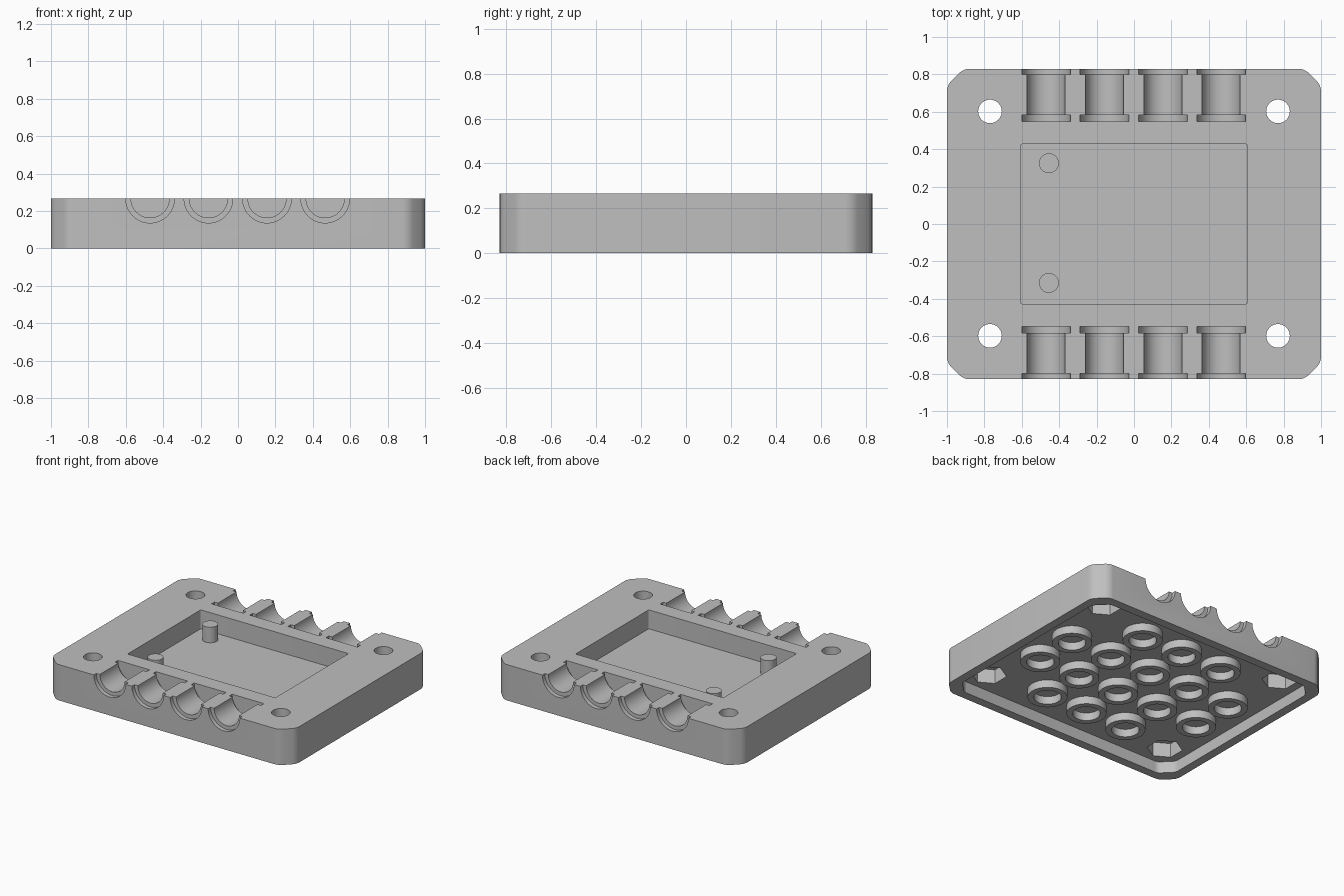
import bpy, bmesh, math
from mathutils import Matrix, Vector

old = bpy.data.objects.get("Cube")
if old:
    bpy.data.objects.remove(old, do_unlink=True)

TOP = 0.265       # plate height
CEILING = 0.085   # roof of the underside recess
FLOOR = 0.125     # floor of the top pocket

grey = bpy.data.materials.new("plain grey")
grey.use_nodes = True
colour = (0.52, 0.52, 0.52, 1)
grey.diffuse_color = colour
grey.node_tree.nodes["Principled BSDF"].inputs["Base Color"].default_value = colour


def finish(name, bm):
    bmesh.ops.recalc_face_normals(bm, faces=bm.faces)
    mesh = bpy.data.meshes.new(name)
    bm.to_mesh(mesh)
    bm.free()
    mesh.materials.append(grey)
    ob = bpy.data.objects.new(name, mesh)
    bpy.context.collection.objects.link(ob)
    return ob


def slab(name, hx, hy, z0, z1, chamfer, rounding):
    """Rectangular prism with chamfered, softened corners."""
    bm = bmesh.new()
    bmesh.ops.create_cube(bm, size=1)
    bmesh.ops.scale(bm, vec=(2 * hx, 2 * hy, z1 - z0), verts=bm.verts)
    bmesh.ops.translate(bm, vec=(0, 0, (z0 + z1) / 2), verts=bm.verts)
    for width, segments in ((chamfer, 1), (rounding, 4)):
        if width:
            upright = [e for e in bm.edges
                       if abs(e.verts[0].co.z - e.verts[1].co.z) > 0.01]
            bmesh.ops.bevel(bm, geom=upright, offset=width, offset_type='WIDTH'
                            if segments == 1 else 'OFFSET',
                            segments=segments, profile=0.5, affect='EDGES')
    return finish(name, bm)


def rod(name, radius, start, end, segments=48):
    """Cylinder running between two points."""
    a, b = Vector(start), Vector(end)
    turn = Vector((0, 0, 1)).rotation_difference(b - a).to_matrix().to_4x4()
    bm = bmesh.new()
    bmesh.ops.create_cone(bm, cap_ends=True, segments=segments,
                          radius1=radius, radius2=radius, depth=(b - a).length,
                          matrix=Matrix.Translation((a + b) / 2) @ turn)
    return finish(name, bm)


def cut(target, cutter):
    cutter.hide_render = True
    mod = target.modifiers.new("cut", 'BOOLEAN')
    mod.operation = 'DIFFERENCE'
    mod.solver = 'EXACT'
    mod.object = cutter
    bpy.context.view_layer.objects.active = target
    bpy.ops.object.modifier_apply(modifier=mod.name)
    bpy.data.objects.remove(cutter, do_unlink=True)


# Plate with a pocket on top and a shallow recess underneath
plate = slab("base_plate", 1, 0.83, 0, TOP, 0.125, 0.03)
cut(plate, slab("pocket_cutter", 0.605, 0.428, FLOOR, TOP + 0.1, 0, 0.01))
cut(plate, slab("recess_cutter", 0.935, 0.765, -0.1, CEILING, 0.125, 0.02))

# Screw holes with hexagonal nut seats below
for x in (-0.77, 0.77):
    for y in (-0.598, 0.602):
        cut(plate, rod("nut_cutter", 0.12, (x, y, 0.05), (x, y, 0.19), 6))
        cut(plate, rod("screw_cutter", 0.063, (x, y, 0.1), (x, y, TOP + 0.1)))

# Half-round channels with a wider collar at each end
axis = TOP + 0.0005
for x in (-0.47, -0.158, 0.155, 0.466):
    for side in (-1, 1):
        for radius, y0, y1 in ((0.102, 0.56, 0.9), (0.13, 0.8, 0.9),
                               (0.13, 0.548, 0.582)):
            cut(plate, rod("channel_cutter", radius,
                           (x, side * y0, axis), (x, side * y1, axis), 64))

parts = [plate]

# Locating pegs in the pocket
for name, y in (("front_peg", -0.315), ("back_peg", 0.325)):
    parts.append(rod(name, 0.053, (-0.455, y, FLOOR - 0.01), (-0.455, y, 0.24)))

# Grid of round sockets hanging below the recess roof, corners left free
for i in range(-2, 3):
    for j in (-1.5, -0.5, 0.5, 1.5):
        if abs(i) == 2 and abs(j) > 1:
            continue
        x, y = i * 0.341, j * 0.331
        ring = rod("socket_ring", 0.134, (x, y, 0.027), (x, y, CEILING + 0.004))
        cut(ring, rod("bore_cutter", 0.092, (x, y, -0.1), (x, y, 0.2)))
        parts.append(ring)

bpy.ops.object.select_all(action='DESELECT')
for ob in parts:
    ob.select_set(True)
bpy.context.view_layer.objects.active = plate
bpy.ops.object.shade_smooth_by_angle(angle=math.radians(30))
